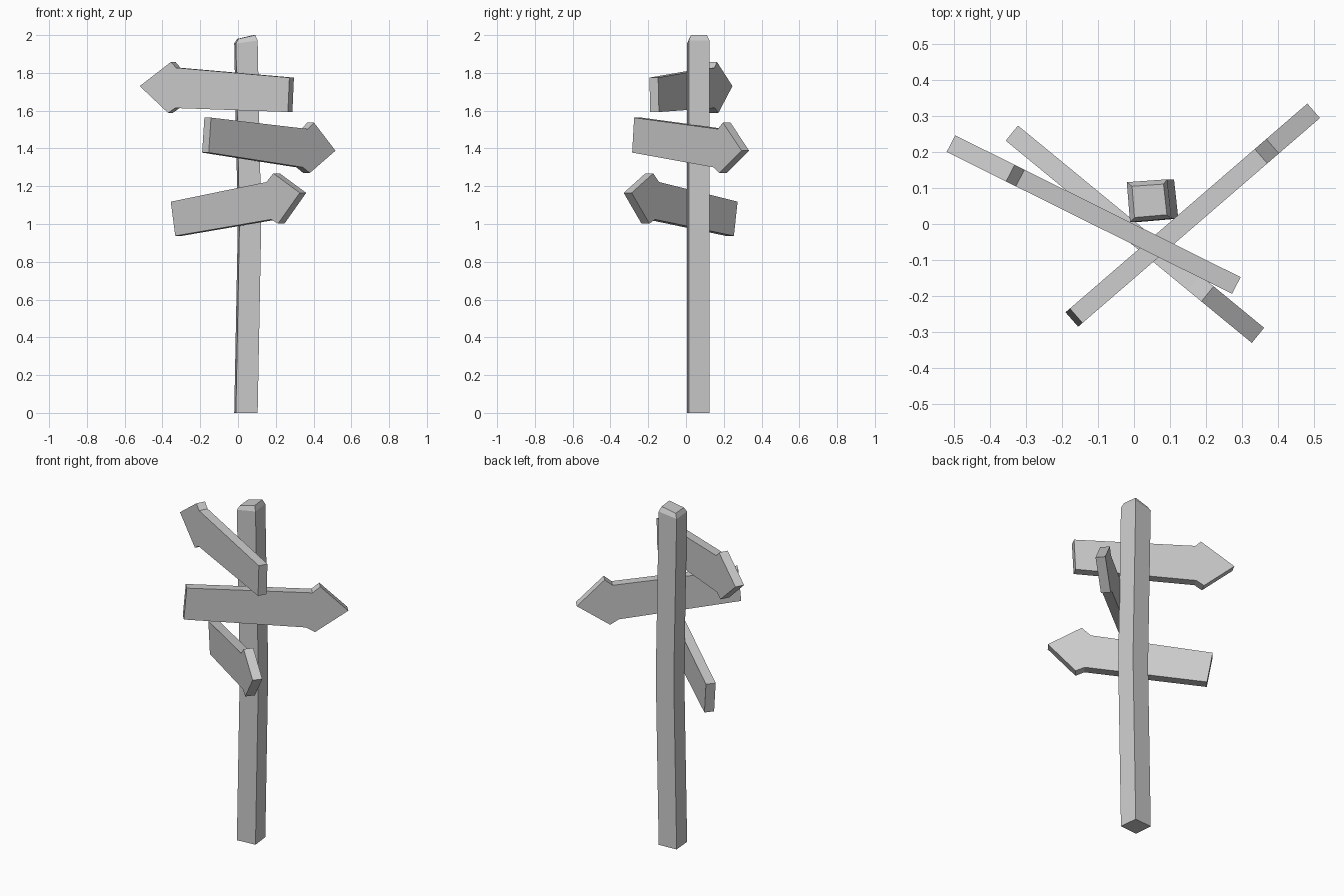
import bpy, bmesh
from mathutils import Vector

if "Cube" in bpy.data.objects:
    bpy.data.objects.remove(bpy.data.objects["Cube"])


def finish(name, bm):
    bmesh.ops.recalc_face_normals(bm, faces=bm.faces)
    me = bpy.data.meshes.new(name)
    bm.to_mesh(me)
    bm.free()
    ob = bpy.data.objects.new(name, me)
    bpy.context.collection.objects.link(ob)
    return ob


def arrow_board(name, outline, a, b, back):
    """Front-view outline (x, z) laid on the vertical plane through a-b, extruded to the back."""
    slope = (b[1] - a[1]) / (b[0] - a[0])
    bm = bmesh.new()
    vs = [bm.verts.new((x, a[1] + slope * (x - a[0]), z)) for x, z in outline]
    face = bm.faces.new(vs)
    ext = bmesh.ops.extrude_face_region(bm, geom=[face], use_keep_orig=True)
    moved = [v for v in ext["geom"] if isinstance(v, bmesh.types.BMVert)]
    bmesh.ops.translate(bm, verts=moved, vec=Vector((back[0], back[1], 0)))
    return finish(name, bm)


# Post: slightly turned square section, bent at mid height, tilted chamfered top
corners = [(-0.057, -0.059), (0.058, -0.049), (0.046, 0.060), (-0.066, 0.052)]
# (x shift, scale, z on the left, z on the right)
rings = [(0.0, 1.0, 0.0, 0.0), (0.019, 1.0, 1.0, 1.0),
         (0.0, 1.0, 1.955, 1.972), (0.0, 0.78, 1.98, 2.0)]
bm = bmesh.new()
loops = []
for dx, s, zl, zr in rings:
    loops.append([bm.verts.new((0.046 + dx + s * x, 0.064 + s * y, zl if x < 0 else zr))
                  for x, y in corners])
for lo, hi in zip(loops, loops[1:]):
    for i in range(4):
        j = (i + 1) % 4
        bm.faces.new((lo[i], lo[j], hi[j], hi[i]))
bm.faces.new(loops[0][::-1])
bm.faces.new(loops[-1])
finish("post", bm)

# Arrow boards: tip, upper barb, upper neck, tail top, tail bottom, lower neck, lower barb
arrow_board("top_arrow_board",
            [(-0.52, 1.73), (-0.355, 1.858), (-0.328, 1.827), (0.272, 1.775),
             (0.264, 1.593), (-0.333, 1.614), (-0.37, 1.588)],
            (-0.52, 0.20), (0.275, -0.195), (0.024, 0.046))
arrow_board("middle_arrow_board",
            [(0.516, 1.388), (0.402, 1.537), (0.37, 1.503), (-0.143, 1.563),
             (-0.155, 1.378), (0.344, 1.30), (0.38, 1.27)],
            (-0.155, -0.285), (0.517, 0.295), (-0.035, 0.04))
arrow_board("bottom_arrow_board",
            [(0.327, 1.165), (0.187, 1.268), (0.15, 1.222), (-0.356, 1.118),
             (-0.332, 0.937), (0.175, 1.024), (0.212, 1.002)],
            (-0.357, 0.232), (0.327, -0.33), (0.034, 0.042))
